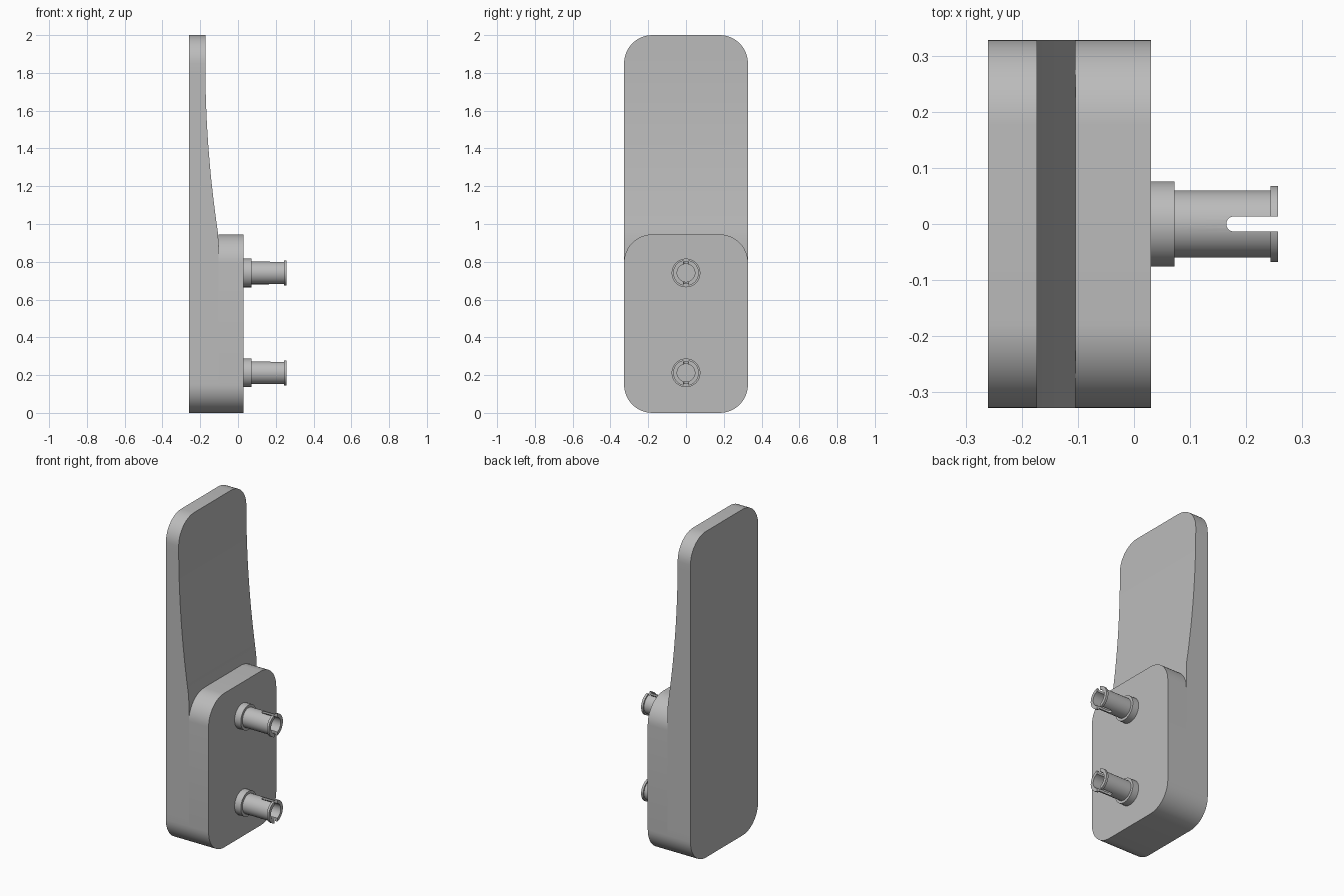
import bpy, bmesh, math
from mathutils import Matrix, Vector

cube = bpy.data.objects.get("Cube")
if cube:
    bpy.data.objects.remove(cube, do_unlink=True)

grey = bpy.data.materials.new("light grey plastic")
grey.use_nodes = True
colour = (0.5, 0.5, 0.5, 1)
grey.diffuse_color = colour
grey.node_tree.nodes["Principled BSDF"].inputs["Base Color"].default_value = colour

HALF_WIDTH = 0.328
CORNER = 0.15
BACK, STEP, FRONT = -0.26, -0.104, 0.03


def make_object(name, bm):
    bmesh.ops.recalc_face_normals(bm, faces=bm.faces)
    mesh = bpy.data.meshes.new(name)
    bm.to_mesh(mesh)
    bm.free()
    mesh.materials.append(grey)
    obj = bpy.data.objects.new(name, mesh)
    bpy.context.collection.objects.link(obj)
    return obj


def smooth(obj):
    bpy.ops.object.select_all(action='DESELECT')
    obj.select_set(True)
    bpy.context.view_layer.objects.active = obj
    bpy.ops.object.shade_smooth_by_angle(angle=math.radians(30))


def rounded_slab(name, height, back, front_at, rows=24, steps=12):
    """Upright slab with rounded corners; front_at(z) gives its front surface."""
    arc = [i * math.pi / 2 / steps for i in range(steps + 1)]
    corner = [(CORNER * (1 - math.cos(a)), CORNER * (1 - math.sin(a))) for a in arc]
    outline = [(z, HALF_WIDTH - inset) for z, inset in corner]
    straight = height - 2 * CORNER
    outline += [(CORNER + straight * i / rows, HALF_WIDTH) for i in range(1, rows)]
    outline += [(height - z, HALF_WIDTH - inset) for z, inset in reversed(corner)]

    bm = bmesh.new()
    loops = []
    for z, w in outline:
        x = front_at(z)
        loops.append([bm.verts.new(p) for p in
                      ((back, -w, z), (x, -w, z), (x, w, z), (back, w, z))])
    for low, high in zip(loops, loops[1:]):
        for i in range(4):
            j = (i + 1) % 4
            bm.faces.new((low[i], low[j], high[j], high[i]))
    bm.faces.new(loops[0])
    bm.faces.new(loops[-1])
    obj = make_object(name, bm)
    smooth(obj)
    return obj


def plate_front(z):
    """Thin at the top, sweeping forward in a shallow arc to the step."""
    drop = max(0, 1.85 - z)
    return min(STEP, -0.173 + drop * drop / 12)


def slot_cutter(z):
    """Vertical slot with a round inner end."""
    bm = bmesh.new()
    r, inner, outer = 0.0135, 0.178, 0.3
    outline = [(outer, r)]
    for i in range(13):
        a = math.pi / 2 + math.pi * i / 12
        outline.append((inner + r * math.cos(a), r * math.sin(a)))
    outline.append((outer, -r))
    face = bm.faces.new([bm.verts.new((x, y, z - 0.1)) for x, y in outline])
    top = bmesh.ops.extrude_face_region(bm, geom=[face])["geom"]
    bmesh.ops.translate(bm, vec=Vector((0, 0, 0.2)),
                        verts=[v for v in top if isinstance(v, bmesh.types.BMVert)])
    return make_object("slot_cutter", bm)


def split_peg(name, z, sides=48):
    """Hollow stepped tube along x, slotted at its free end."""
    profile = [(FRONT, 0.047), (FRONT, 0.076), (0.072, 0.076), (0.072, 0.06),
               (0.243, 0.06), (0.243, 0.068), (0.257, 0.068), (0.257, 0.047)]
    bm = bmesh.new()
    rings = []
    for i in range(sides):
        turn = Matrix.Rotation(2 * math.pi * i / sides, 3, 'X')
        rings.append([bm.verts.new(turn @ Vector((x, r, 0)) + Vector((0, 0, z)))
                      for x, r in profile])
    for i in range(sides):
        a, b = rings[i], rings[(i + 1) % sides]
        for j in range(len(profile)):
            k = (j + 1) % len(profile)
            bm.faces.new((a[j], a[k], b[k], b[j]))
    peg = make_object(name, bm)

    # cut the slot and bake the result
    cutter = slot_cutter(z)
    cutter.hide_render = True
    cut = peg.modifiers.new("slot", 'BOOLEAN')
    cut.operation = 'DIFFERENCE'
    cut.solver = 'EXACT'
    cut.object = cutter
    bpy.ops.object.select_all(action='DESELECT')
    peg.select_set(True)
    bpy.context.view_layer.objects.active = peg
    bpy.ops.object.modifier_apply(modifier=cut.name)
    bpy.data.objects.remove(cutter, do_unlink=True)
    smooth(peg)
    return peg


# tall back plate and the thick mounting block in front of it
rounded_slab("back_plate", 2.0, BACK, plate_front, rows=40)
rounded_slab("mounting_block", 0.945, STEP, lambda z: FRONT, rows=1)

# two snap-in pegs
split_peg("upper_peg", 0.741)
split_peg("lower_peg", 0.212)
